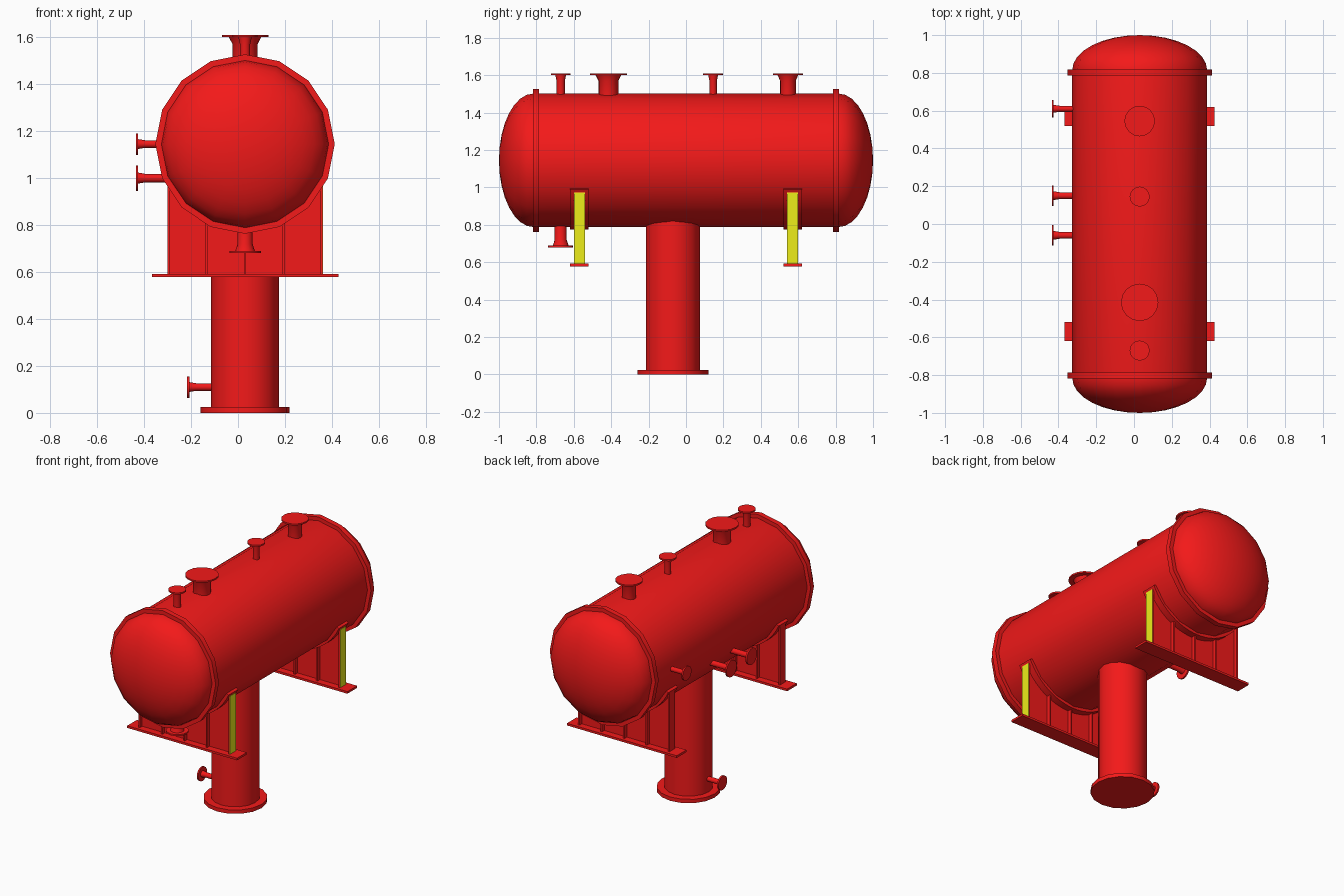
import bpy, bmesh
from math import sin, cos, pi, radians, sqrt
from mathutils import Matrix, Vector

if "Cube" in bpy.data.objects:
    bpy.data.objects.remove(bpy.data.objects["Cube"])

CX, CZ, R = 0.03, 1.145, 0.357      # vessel axis and radius


def material(name, color):
    m = bpy.data.materials.new(name)
    m.diffuse_color = color
    m.use_nodes = True
    m.node_tree.nodes["Principled BSDF"].inputs["Base Color"].default_value = m.diffuse_color
    return m


RED = material("red_paint", (0.9, 0.01, 0.01, 1))
YELLOW = material("yellow_paint", (0.85, 0.85, 0.01, 1))


def finish(bm, name, mat=RED):
    bmesh.ops.remove_doubles(bm, verts=bm.verts, dist=1e-5)
    bmesh.ops.recalc_face_normals(bm, faces=bm.faces)
    me = bpy.data.meshes.new(name)
    bm.to_mesh(me)
    bm.free()
    me.materials.append(mat)
    me.polygons.foreach_set("use_smooth", [True] * len(me.polygons))
    me.set_sharp_from_angle(angle=radians(30))
    ob = bpy.data.objects.new(name, me)
    bpy.context.collection.objects.link(ob)
    return ob


def lathe(name, profile, origin, axis, closed=False, n=16):
    """Revolve (radius, height) points around an axis."""
    bm = bmesh.new()
    rot = Vector((0, 0, 1)).rotation_difference(Vector(axis)).to_matrix().to_4x4()
    mat = Matrix.Translation(origin) @ rot
    rings = [[bm.verts.new(mat @ Vector((r * cos(2 * pi * i / n), r * sin(2 * pi * i / n), h)))
              for i in range(n)] for r, h in profile]
    pairs = list(zip(rings, rings[1:]))
    if closed:
        pairs.append((rings[-1], rings[0]))
    for a, b in pairs:
        for i in range(n):
            j = (i + 1) % n
            bm.faces.new((a[i], a[j], b[j], b[i]))
    return finish(bm, name)


def box(name, x0, x1, y0, y1, z0, z1, mat=RED):
    bm = bmesh.new()
    bmesh.ops.create_cube(bm, size=1)
    for v in bm.verts:
        v.co = Vector(((x0 + x1) / 2 + v.co.x * (x1 - x0),
                       (y0 + y1) / 2 + v.co.y * (y1 - y0),
                       (z0 + z1) / 2 + v.co.z * (z1 - z0)))
    return finish(bm, name, mat)


def extrude_y(name, outline, y0, y1):
    """Extrude an (x, z) outline from y0 to y1."""
    bm = bmesh.new()
    f = bm.faces.new([bm.verts.new((x, y0, z)) for x, z in outline])
    g = bmesh.ops.extrude_face_region(bm, geom=[f])
    bmesh.ops.translate(bm, vec=(0, y1 - y0, 0),
                        verts=[v for v in g["geom"] if isinstance(v, bmesh.types.BMVert)])
    return finish(bm, name)


def nozzle(name, origin, axis, length, pipe, flange, t=0.01):
    neck = pipe * 1.3
    lathe(name, [(pipe, 0), (pipe, length - t - 0.03), (neck, length - t),
                 (flange, length - t), (flange, length), (0, length)], origin, axis)


# Shell with domed heads
dome = [(R * cos(a), 0.815 + 0.185 * sin(a)) for a in (pi / 2 * i / 8 for i in range(9))]
lathe("vessel_shell", [(r, -h) for r, h in reversed(dome)] + dome, (CX, 0, CZ), (0, 1, 0))

# Bands around the head joints
for side, label in ((-1, "front"), (1, "back")):
    lathe(label + "_band", [(R - 0.01, -0.017), (0.382, -0.017), (0.382, 0.017), (R - 0.01, 0.017)],
          (CX, side * 0.802, CZ), (0, 1, 0), closed=True)

# Boot below the vessel with its base flange
lathe("boot", [(0.145, 0.01), (0.145, 0.86)], (CX, -0.07, 0), (0, 0, 1))
lathe("boot_flange", [(0, 0), (0.19, 0), (0.19, 0.025), (0, 0.025)], (CX, -0.07, 0), (0, 0, 1))
nozzle("boot_nozzle", (-0.1, -0.07, 0.11), (-1, 0, 0), 0.117, 0.016, 0.046)

# Top nozzles: y, pipe radius, flange radius
for i, (y, p, f) in enumerate(((-0.67, 0.022, 0.053), (-0.415, 0.053, 0.099),
                               (0.145, 0.02, 0.053), (0.545, 0.042, 0.081))):
    nozzle(f"top_nozzle_{i + 1}", (CX, y, 1.47), (0, 0, 1), 0.14, p, f)

# Left side nozzles: y, z, pipe radius, flange radius
for i, (y, z, p, f) in enumerate(((0.61, 1.145, 0.016, 0.046), (0.15, 1.0, 0.018, 0.054),
                                  (-0.06, 1.0, 0.018, 0.054))):
    nozzle(f"side_nozzle_{i + 1}", (-0.26, y, z), (-1, 0, 0), 0.175, p, f)

# Drain nozzle underneath
nozzle("drain_nozzle", (CX, -0.67, 0.82), (0, 0, -1), 0.14, 0.032, 0.067)

# Saddles: base plate, curved wear plate, web and ribs
for y, label in ((-0.57, "front"), (0.57, "back")):
    box(label + "_saddle_base", -0.367, 0.427, y - 0.05, y + 0.05, 0.578, 0.592)

    angles = [radians(205 + 130 * i / 24) for i in range(25)]

    def arc(r):
        return [(CX + r * cos(a), CZ + r * sin(a)) for a in angles]

    extrude_y(label + "_wear_plate", arc(0.345) + arc(0.371)[::-1], y - 0.05, y + 0.05)

    web = [p for p in arc(0.368) if abs(p[0] - CX) < 0.325]
    extrude_y(label + "_saddle_web", [(CX + 0.328, 0.59), (CX - 0.328, 0.59), (CX - 0.328, 0.972)]
              + web + [(CX + 0.328, 0.972)], y - 0.005, y + 0.005)

    for i in range(5):
        dx = -0.325 + 0.1625 * i
        top = CZ - sqrt(0.366 ** 2 - dx ** 2)
        box(f"{label}_saddle_rib_{i + 1}", CX + dx - 0.005, CX + dx + 0.005,
            y - 0.03, y + 0.03, 0.59, top)
    box(label + "_saddle_yellow_face", CX + 0.33, CX + 0.332, y - 0.03, y + 0.03, 0.592, 0.972, YELLOW)
